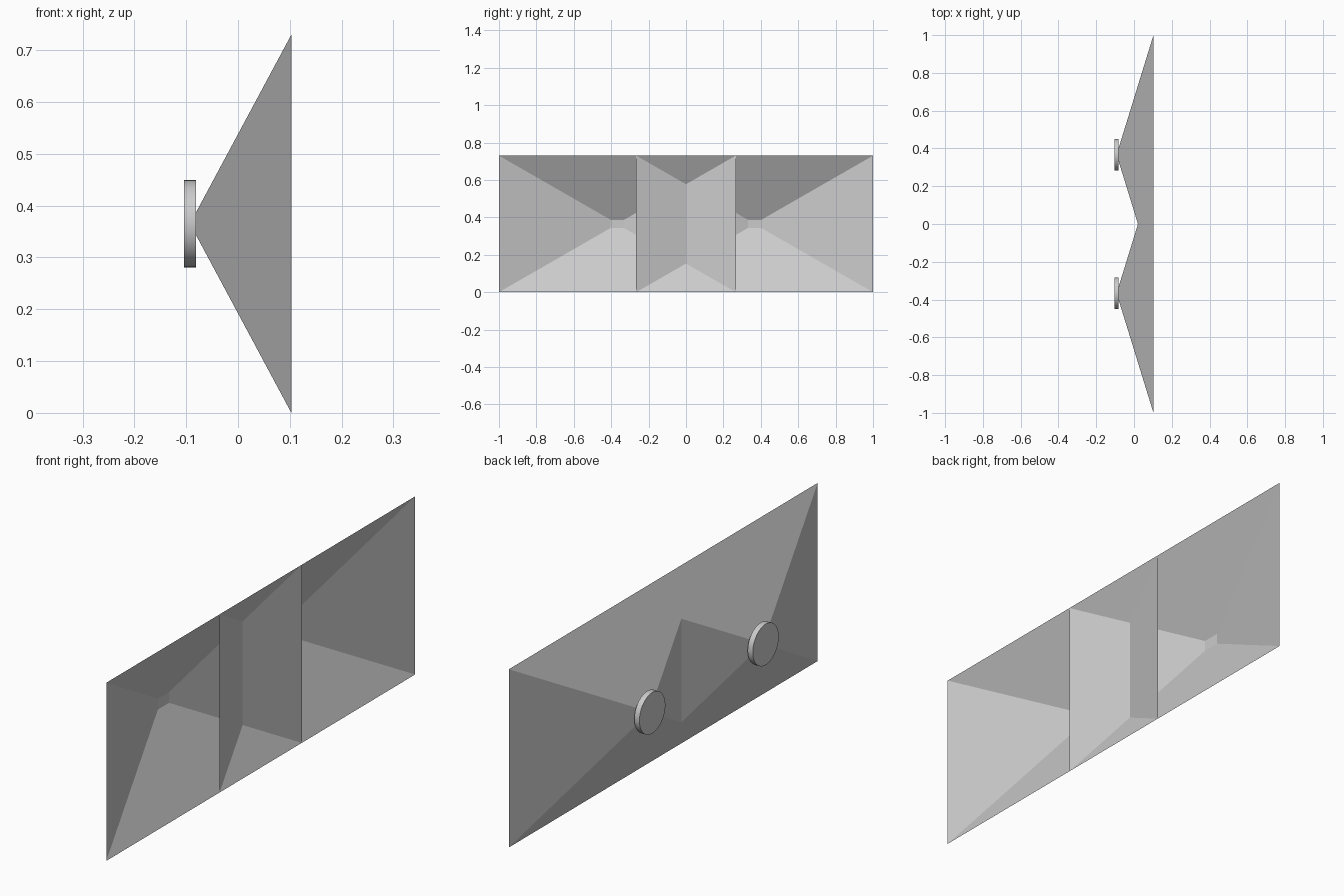
import bpy
import bmesh
from math import radians, pi
from mathutils import Matrix

cube = bpy.data.objects.get("Cube")
if cube:
    bpy.data.objects.remove(cube, do_unlink=True)

grey = bpy.data.materials.new("light grey")
grey.use_nodes = True
colour = (0.6, 0.6, 0.6, 1)
grey.diffuse_color = colour
grey.node_tree.nodes["Principled BSDF"].inputs["Base Color"].default_value = colour

MID_Y, MID_Z = 0.367, 0.365       # horn axis
MOUTH_X, THROAT_X = 0.103, -0.081
BACK_X = -0.105


def add_object(name, bm):
    mesh = bpy.data.meshes.new(name)
    bm.to_mesh(mesh)
    bm.free()
    mesh.materials.append(grey)
    obj = bpy.data.objects.new(name, mesh)
    bpy.context.collection.objects.link(obj)
    return obj


def rectangle(bm, x, y, half_y, half_z):
    return [bm.verts.new((x, y + sy * half_y, MID_Z + sz * half_z))
            for sy, sz in ((-1, -1), (1, -1), (1, 1), (-1, 1))]


def add_horn(name, y):
    # Thin rectangular horn, open at the mouth and closed at the throat
    bm = bmesh.new()
    mouth = rectangle(bm, MOUTH_X, y, 0.633, MID_Z)
    throat = rectangle(bm, THROAT_X, y, 0.036, 0.022)
    for i in range(4):
        j = (i + 1) % 4
        bm.faces.new((mouth[i], throat[i], throat[j], mouth[j]))
    bm.faces.new(throat)
    add_object(name, bm)


def add_driver(name, y):
    # Round disc behind the throat
    bm = bmesh.new()
    place = (Matrix.Translation(((THROAT_X + BACK_X) / 2, y, MID_Z))
             @ Matrix.Rotation(pi / 2, 4, "Y"))
    bmesh.ops.create_cone(bm, cap_ends=True, segments=48, radius1=0.084,
                          radius2=0.084, depth=THROAT_X - BACK_X - 0.001, matrix=place)
    obj = add_object(name, bm)
    bpy.ops.object.select_all(action="DESELECT")
    obj.select_set(True)
    bpy.context.view_layer.objects.active = obj
    bpy.ops.object.shade_smooth_by_angle(angle=radians(30))


# The two horns overlap at the centre
for side, y in (("front", -MID_Y), ("back", MID_Y)):
    add_horn(side + "_horn", y)
    add_driver(side + "_driver_disc", y)
